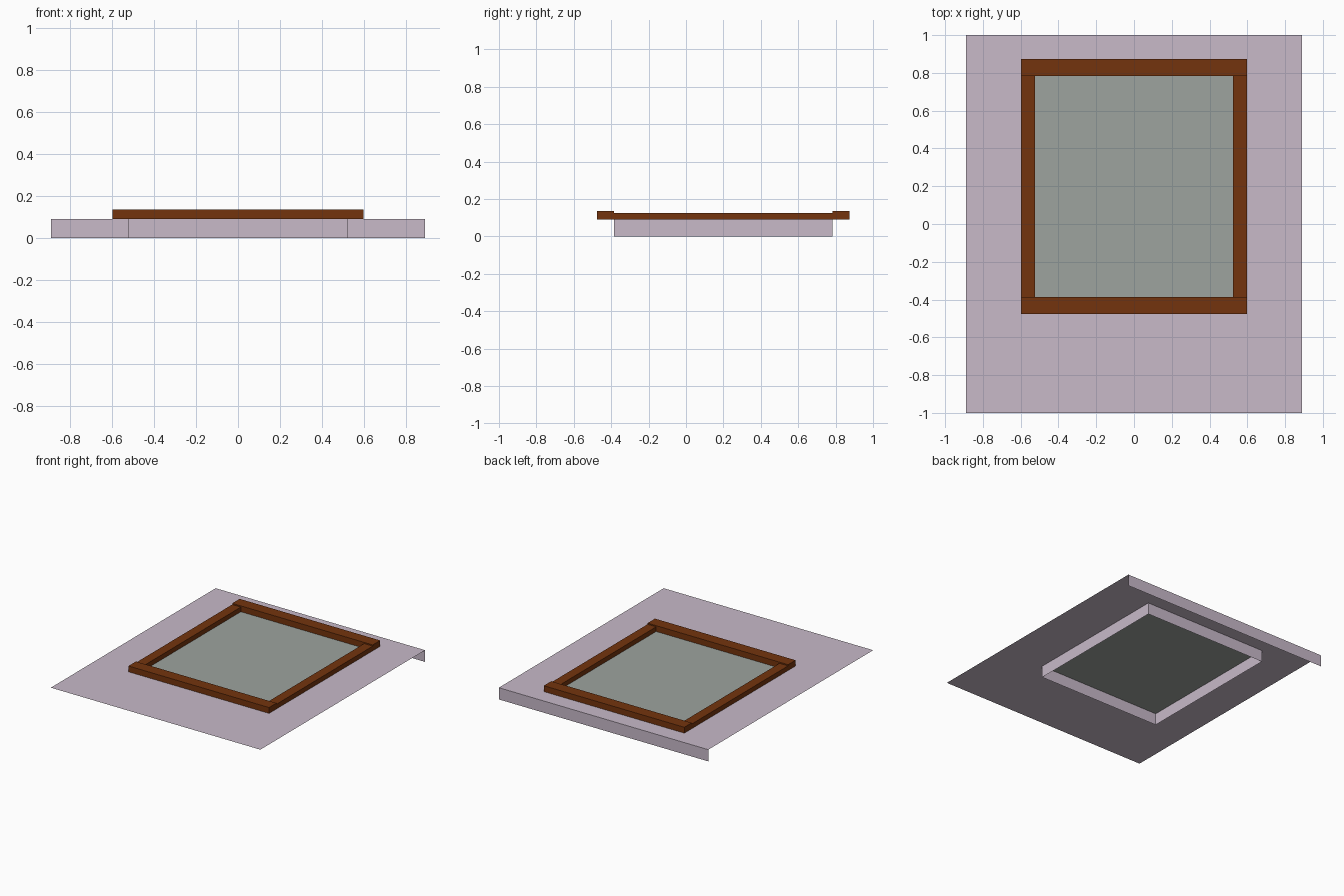
import bpy

if "Cube" in bpy.data.objects:
    bpy.data.objects.remove(bpy.data.objects["Cube"])

def material(name, rgb):
    m = bpy.data.materials.new(name)
    m.diffuse_color = (*rgb, 1)
    m.use_nodes = True
    m.node_tree.nodes["Principled BSDF"].inputs["Base Color"].default_value = m.diffuse_color
    return m

plaster = material("lilac plaster", (0.578, 0.491, 0.584))
glass = material("grey green glass", (0.337, 0.366, 0.342))
wood = material("brown wood", (0.175, 0.034, 0.004))

def make(name, verts, faces, mat):
    me = bpy.data.meshes.new(name)
    me.from_pydata(verts, [], faces)
    me.materials.append(mat)
    ob = bpy.data.objects.new(name, me)
    bpy.context.collection.objects.link(ob)
    return ob

def rect(x, y0, y1, z):
    return [(-x, y0, z), (x, y0, z), (x, y1, z), (-x, y1, z)]

def box(name, x0, x1, y0, y1, z0, z1, mat):
    v = [(x, y, z) for z in (z0, z1) for x, y in ((x0, y0), (x1, y0), (x1, y1), (x0, y1))]
    f = [(3, 2, 1, 0), (4, 5, 6, 7)] + [(i, (i + 1) % 4, (i + 1) % 4 + 4, i + 4) for i in range(4)]
    return make(name, v, f, mat)

W, TOP = 0.89, 0.09                    # wall half width, sheet height
HX, HY0, HY1 = 0.524, -0.386, 0.783    # window opening

# wall sheet with opening, reveal hanging below it, and flange on the back edge
verts = rect(W, -1, 1, TOP) + rect(HX, HY0, HY1, TOP) + rect(HX, HY0, HY1, 0)
verts += [(W, 1, 0), (-W, 1, 0)]
faces = []
for i in range(4):
    j = (i + 1) % 4
    faces.append((i, j, j + 4, i + 4))
    faces.append((i + 4, j + 4, j + 8, i + 8))
faces.append((3, 2, 12, 13))
make("wall_panel", verts, faces, plaster)

# window pane
make("window_pane", rect(HX, HY0, HY1, TOP), [(0, 1, 2, 3)], glass)

# frame: thicker head and sill, thinner side posts
FX, FW = 0.597, 0.09
box("frame_head", -FX, FX, HY1, HY1 + FW, TOP, 0.135, wood)
box("frame_sill", -FX, FX, HY0 - FW, HY0, TOP, 0.135, wood)
box("frame_post_left", -FX, -HX, HY0, HY1, TOP, 0.126, wood)
box("frame_post_right", HX, FX, HY0, HY1, TOP, 0.126, wood)
